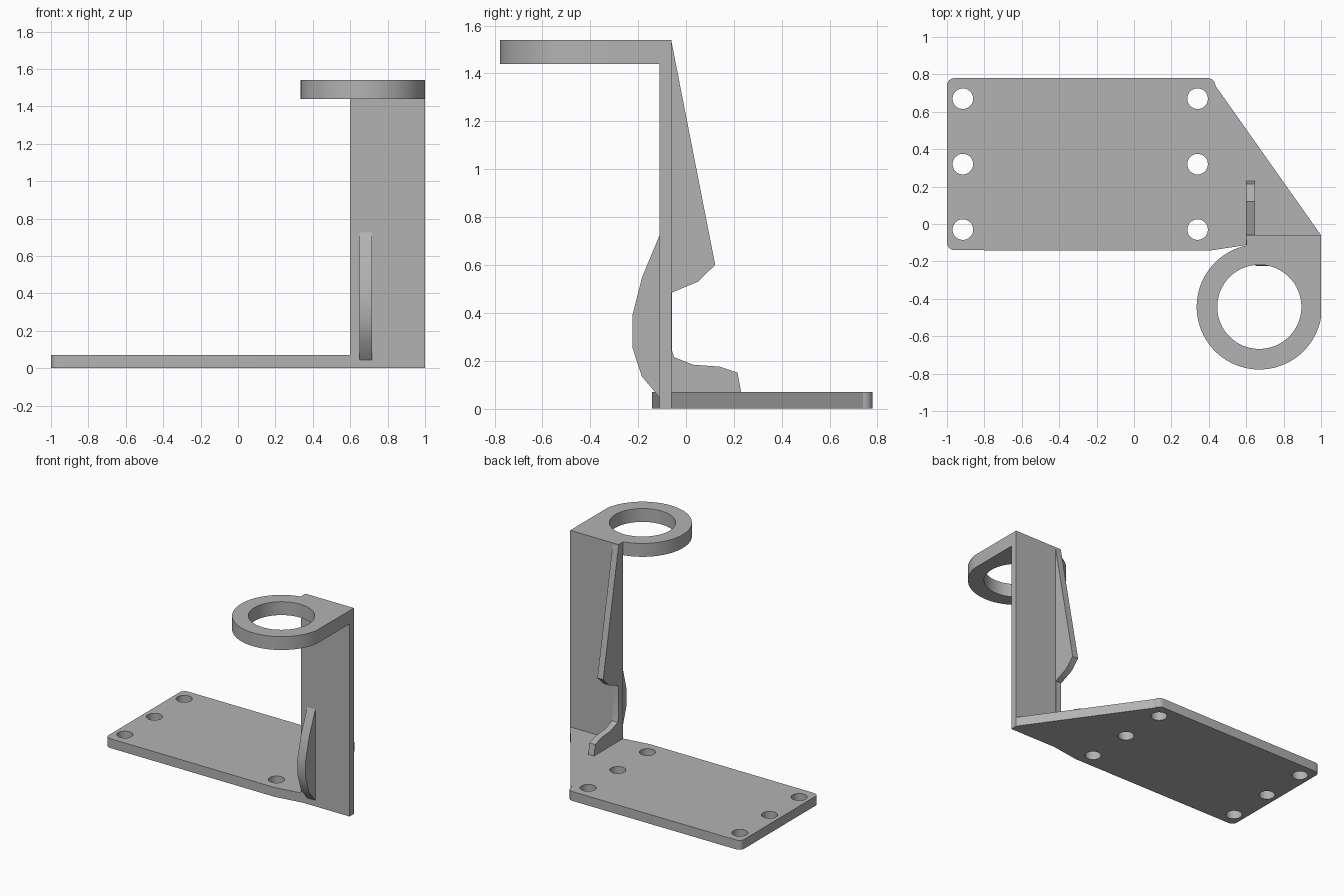
import bpy
from math import cos, sin, radians
from mathutils import Matrix

cube = bpy.data.objects.get("Cube")
if cube:
    bpy.data.objects.remove(cube, do_unlink=True)

grey = bpy.data.materials.new("plain grey")
grey.use_nodes = True
color = (0.45, 0.45, 0.45, 1)
grey.diffuse_color = color
grey.node_tree.nodes["Principled BSDF"].inputs["Base Color"].default_value = color

UPRIGHT = Matrix.Identity(4)
# profile (y, z) swept along x
SIDEWAYS = Matrix(((0, 0, 1, 0), (1, 0, 0, 0), (0, 1, 0, 0), (0, 0, 0, 1)))


def arc(cx, cy, r, start=0, end=360, steps=64):
    count = steps if end - start == 360 else steps + 1
    angles = [radians(start + (end - start) * i / steps) for i in range(count)]
    return [(cx + r * cos(a), cy + r * sin(a)) for a in angles]


def prism(name, loops, low, high, frame=UPRIGHT):
    """Extrude an outline (first loop) with holes (other loops)."""
    curve = bpy.data.curves.new(name, "CURVE")
    curve.dimensions = "2D"
    curve.fill_mode = "BOTH"
    curve.extrude = (high - low) / 2
    for points in loops:
        spline = curve.splines.new("POLY")
        spline.points.add(len(points) - 1)
        for p, (u, v) in zip(spline.points, points):
            p.co = (u, v, 0, 1)
        spline.use_cyclic_u = True
    curve.materials.append(grey)
    obj = bpy.data.objects.new(name, curve)
    bpy.context.collection.objects.link(obj)
    bpy.ops.object.select_all(action="DESELECT")
    obj.select_set(True)
    bpy.context.view_layer.objects.active = obj
    bpy.ops.object.convert(target="MESH")
    obj = bpy.context.object
    obj.name = name
    obj.data.transform(frame @ Matrix.Translation((0, 0, (low + high) / 2)))
    bpy.ops.object.mode_set(mode="EDIT")
    bpy.ops.mesh.select_all(action="SELECT")
    bpy.ops.mesh.remove_doubles(threshold=0.0001)
    bpy.ops.mesh.normals_make_consistent(inside=False)
    bpy.ops.object.mode_set(mode="OBJECT")
    bpy.ops.object.shade_smooth_by_angle(angle=radians(25))
    return obj


# Base plate with rounded corners and six screw holes
r = 0.04
outline = (arc(-1 + r, -0.14 + r, r, 180, 270, 6)
           + [(0.4, -0.143), (0.65, -0.105), (1, -0.105), (1, -0.06)]
           + arc(0.395, 0.74, r, 0, 90, 6)
           + arc(-1 + r, 0.78 - r, r, 90, 180, 6))
holes = [arc(x, y, 0.055, steps=32) for x in (-0.915, 0.34) for y in (-0.03, 0.32, 0.67)]
prism("base_plate", [outline] + holes, 0, 0.07)

# Upright wall
prism("upright_wall", [[(0.6, -0.11), (1, -0.11), (1, -0.06), (0.6, -0.06)]], 0, 1.44)

# Ring holder merging into the top of the wall
holder = [(1, -0.06), (0.6, -0.06)] + arc(0.67, -0.443, 0.335, 102, 350)
prism("ring_holder", [holder, arc(0.67, -0.443, 0.225)], 1.44, 1.54)

# Rear ribs, joined by a thin strip between them
rear = [(-0.08, 0.03), (0.23, 0.07), (0.215, 0.15), (0.14, 0.175), (0.03, 0.183),
        (-0.05, 0.215), (-0.058, 0.24), (-0.058, 0.485), (0.05, 0.53),
        (0.122, 0.6), (-0.06, 1.53), (-0.08, 1.53)]
prism("rear_rib", [rear], 0.6, 0.648, SIDEWAYS)

# Front rib
front = [(-0.09, 0.045), (-0.09, 0.725), (-0.11, 0.725), (-0.183, 0.55), (-0.224, 0.39),
         (-0.224, 0.255), (-0.185, 0.135), (-0.11, 0.045)]
prism("front_rib", [front], 0.65, 0.717, SIDEWAYS)
